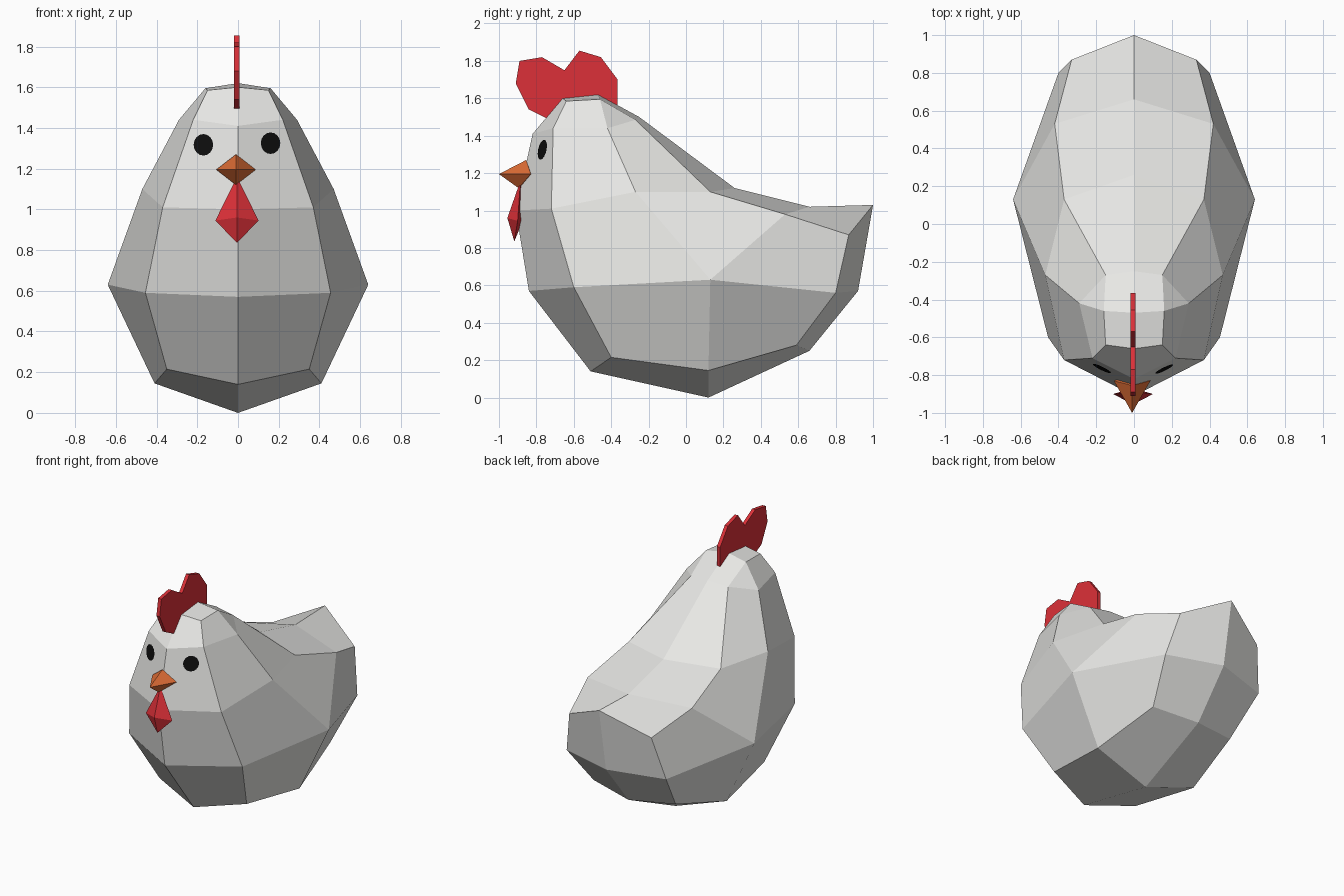
import bpy, bmesh, math
from mathutils import Vector
from mathutils.bvhtree import BVHTree

if "Cube" in bpy.data.objects:
    bpy.data.objects.remove(bpy.data.objects["Cube"])


def material(name, rgb):
    m = bpy.data.materials.new(name)
    m.diffuse_color = (*rgb, 1)
    m.use_nodes = True
    m.node_tree.nodes["Principled BSDF"].inputs["Base Color"].default_value = m.diffuse_color
    return m


white = material("feather white", (0.80, 0.80, 0.78))
red = material("comb red", (0.72, 0.03, 0.04))
orange = material("beak orange", (0.72, 0.15, 0.035))
black = material("eye black", (0.004, 0.004, 0.004))


def build(name, verts, faces, mat, recalc=True):
    bm = bmesh.new()
    vs = [bm.verts.new(v) for v in verts]
    for f in faces:
        bm.faces.new([vs[i] for i in f])
    if recalc:
        bmesh.ops.recalc_face_normals(bm, faces=bm.faces)
    me = bpy.data.meshes.new(name)
    bm.to_mesh(me)
    bm.free()
    me.materials.append(mat)
    ob = bpy.data.objects.new(name, me)
    bpy.context.collection.objects.link(ob)
    return ob


# Body: centre-line profile (y, z), parallel side loop, and three flank points
spine = [(-.51, .14), (-.84, .57), (-.91, 1.0), (-.82, 1.41), (-.66, 1.60),
         (-.47, 1.62), (-.25, 1.50), (.26, 1.12), (.66, 1.02), (1.0, 1.03),
         (.92, .57), (.66, .25), (.12, 0)]
side = [(.35, -.40, .215), (.455, -.60, .59), (.37, -.72, 1.01),
        (.22, -.71, 1.44), (.15, -.64, 1.585), (.16, -.46, 1.595),
        (.15, -.27, 1.485), (.37, .13, 1.10), (.42, .53, .98),
        (.33, .87, .87), (.40, .80, .56), (.33, .59, .28), (.41, .12, .145)]
flank = [(.64, .13, .63), (.47, -.27, 1.10), (.29, -.42, 1.44)]
n = len(spine)
verts = [(0, y, z) for y, z in spine] + side + flank
faces = [(i, (i + 1) % n, n + (i + 1) % n, n + i) for i in range(n)]
S = lambda i: n + i
M1, M2, M3 = 2 * n, 2 * n + 1, 2 * n + 2
faces += [(S(0), S(1), M1, S(12)), (S(1), S(2), M2, M1), (S(2), S(3), M3, M2),
          (S(3), S(4), S(5), M3), (M3, S(5), S(6)), (M2, M3, S(6), S(7)),
          (M1, M2, S(7), S(8)), (M1, S(8), S(9), S(10)),
          (M1, S(10), S(11), S(12))]
body = build("body", verts, faces, white)
# make sure the half shell faces outwards before mirroring
if max(body.data.polygons, key=lambda p: p.center.x).normal.x < 0:
    body.data.flip_normals()
mirror = body.modifiers.new("mirror", 'MIRROR')
mirror.use_clip = True

# Comb: thin plate cut from a two-lobed outline
comb = [(-.75, 1.495), (-.84, 1.54), (-.91, 1.68), (-.89, 1.80), (-.77, 1.82),
        (-.65, 1.75), (-.57, 1.855), (-.455, 1.82), (-.365, 1.70),
        (-.365, 1.56), (-.55, 1.50)]
k = len(comb)
build("comb", [(x, y, z) for x in (-.019, .007) for y, z in comb],
      [tuple(range(k)), tuple(range(k, 2 * k))] +
      [(i, (i + 1) % k, k + (i + 1) % k, k + i) for i in range(k)], red)


# Beak and wattle: six-point diamonds (front, left, top, right, bottom, back)
def diamond(name, cx, half, wide, front, top, bottom, back, mat):
    p = [(cx, *front), (cx - half, *wide), (cx, *top),
         (cx + half, *wide), (cx, *bottom), (cx, *back)]
    ring = (1, 2, 3, 4)
    build(name, p, [(tip, ring[i], ring[(i + 1) % 4])
                    for tip in (0, 5) for i in range(4)], mat)


diamond("beak", -.01, .097, (-.83, 1.195), (-1.0, 1.195), (-.855, 1.27),
        (-.895, 1.12), (-.80, 1.19), orange)
diamond("wattle", -.005, .106, (-.90, .945), (-.955, .96), (-.885, 1.16),
        (-.918, .835), (-.87, .95), red)

# Eyes: discs draped just over the face
tree = BVHTree.FromPolygons([v.co for v in body.data.vertices],
                            [tuple(p.vertices) for p in body.data.polygons])
for name, cx, cz in (("right_eye", -.17, 1.317), ("left_eye", .16, 1.325)):
    flat = [(cx, cz)] + [(cx + .048 * math.cos(a * math.tau / 16),
                          cz + .053 * math.sin(a * math.tau / 16))
                         for a in range(16)]
    pts = []
    for x, z in flat:
        hit = tree.ray_cast(Vector((abs(x), -2, z)), Vector((0, 1, 0)))[0]
        pts.append((x, hit.y - .008, z))
    build(name, pts, [(0, 1 + i, 1 + (i + 1) % 16) for i in range(16)],
          black, recalc=False)
